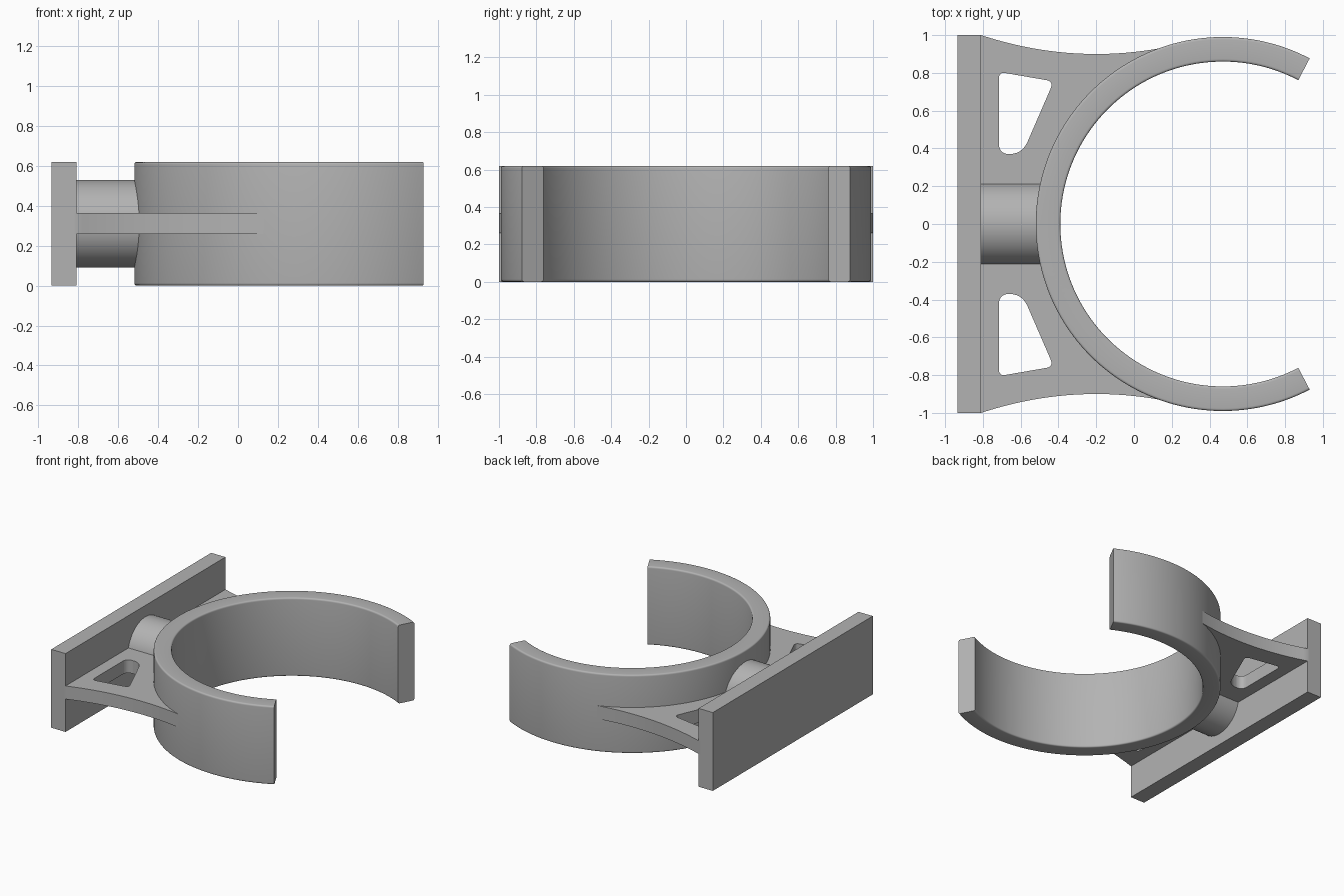
import bpy, bmesh
from math import sin, cos, pi, radians
from mathutils import Vector, Matrix

if "Cube" in bpy.data.objects:
    bpy.data.objects.remove(bpy.data.objects["Cube"])

HEIGHT = 0.62
MID = HEIGHT / 2
RING_X, R_OUT, R_IN = 0.47, 0.99, 0.86
GAP = radians(62.3)          # half opening of the clip
PLATE_BACK, PLATE_FRONT = -0.935, -0.81

grey = bpy.data.materials.new("plain grey")
grey.use_nodes = True
colour = (0.45, 0.45, 0.45, 1)
grey.diffuse_color = colour
grey.node_tree.nodes["Principled BSDF"].inputs["Base Color"].default_value = colour


def add_object(name, bm, smooth=True):
    bmesh.ops.recalc_face_normals(bm, faces=bm.faces)
    mesh = bpy.data.meshes.new(name)
    bm.to_mesh(mesh)
    bm.free()
    mesh.materials.append(grey)
    obj = bpy.data.objects.new(name, mesh)
    bpy.context.collection.objects.link(obj)
    if smooth:
        bpy.ops.object.select_all(action='DESELECT')
        obj.select_set(True)
        bpy.context.view_layer.objects.active = obj
        bpy.ops.object.shade_smooth_by_angle(angle=radians(35))
    return obj


def rounded(corners, radii, steps=6):
    """Round each corner of a polygon with a quadratic fillet."""
    pts = []
    for i, (c, r) in enumerate(zip(corners, radii)):
        c = Vector(c)
        a = c + (Vector(corners[i - 1]) - c).normalized() * r
        b = c + (Vector(corners[(i + 1) % len(corners)]) - c).normalized() * r
        for k in range(steps + 1):
            t = k / steps
            pts.append(a * (1 - t) ** 2 + c * 2 * t * (1 - t) + b * t * t)
    return pts


# Mounting plate
bm = bmesh.new()
bmesh.ops.create_cube(bm, size=1)
bmesh.ops.scale(bm, verts=bm.verts, vec=(PLATE_FRONT - PLATE_BACK, 2, HEIGHT))
bmesh.ops.translate(bm, verts=bm.verts, vec=((PLATE_FRONT + PLATE_BACK) / 2, 0, MID))
add_object("mounting_plate", bm, smooth=False)

# Stem joining plate and ring
bm = bmesh.new()
stem_end = -0.45
bmesh.ops.create_cone(bm, cap_ends=True, segments=64, radius1=0.22, radius2=0.22,
                      depth=stem_end - PLATE_FRONT + 0.04)
bmesh.ops.rotate(bm, verts=bm.verts, matrix=Matrix.Rotation(pi / 2, 3, 'Y'))
bmesh.ops.translate(bm, verts=bm.verts, vec=((stem_end + PLATE_FRONT - 0.04) / 2, 0, MID))
add_object("stem", bm)

# Open ring: rounded section swept around the clip axis
section = rounded([(R_IN, 0), (R_OUT, 0), (R_OUT, HEIGHT), (R_IN, HEIGHT)], [0.014] * 4, 4)
bm = bmesh.new()
loops = []
STEPS = 120
for i in range(STEPS + 1):
    a = GAP + (2 * pi - 2 * GAP) * i / STEPS
    loops.append([bm.verts.new((RING_X + p.x * cos(a), p.x * sin(a), p.y)) for p in section])
n = len(section)
for one, two in zip(loops, loops[1:]):
    for j in range(n):
        k = (j + 1) % n
        bm.faces.new((one[j], one[k], two[k], two[j]))
bm.faces.new(loops[0])
bm.faces.new(loops[-1])
add_object("clip_ring", bm)

# Web outline: curved flanks, then an arc buried in the ring wall
flank = []
for i in range(33):
    x = PLATE_FRONT + (0.13 - PLATE_FRONT) * i / 32
    flank.append((x, 0.9 + 0.269 * (x + 0.2) ** 2))
buried = [(RING_X + 0.925 * cos(a), 0.925 * sin(a))
          for a in (radians(110 + 140 * i / 48) for i in range(49))]
tail = [(PLATE_FRONT - 0.02, -1), (PLATE_FRONT - 0.02, 1)]
outline = flank + buried + [(x, -y) for x, y in reversed(flank)] + tail

# Window through each side of the web
window = rounded([(-0.715, 0.805), (-0.425, 0.755), (-0.592, 0.37), (-0.715, 0.37)],
                 [0.035, 0.04, 0.07, 0.055])
splines = [outline, window, [(x, -y) for x, y in window]]

curve = bpy.data.curves.new("web_outline", 'CURVE')
curve.dimensions = '2D'
curve.fill_mode = 'BOTH'
curve.extrude = 0.052
for pts in splines:
    s = curve.splines.new('POLY')
    s.points.add(len(pts) - 1)
    for p, (x, y) in zip(s.points, pts):
        p.co = (x, y, 0, 1)
    s.use_cyclic_u = True
helper = bpy.data.objects.new("web_outline", curve)
bpy.context.collection.objects.link(helper)
flat = bpy.data.meshes.new_from_object(
    helper.evaluated_get(bpy.context.evaluated_depsgraph_get()))
bpy.data.objects.remove(helper)
bm = bmesh.new()
bm.from_mesh(flat)
bpy.data.meshes.remove(flat)
bmesh.ops.remove_doubles(bm, verts=bm.verts, dist=0.0005)
bmesh.ops.translate(bm, verts=bm.verts, vec=(0, 0, MID + 0.002))
add_object("web", bm)
